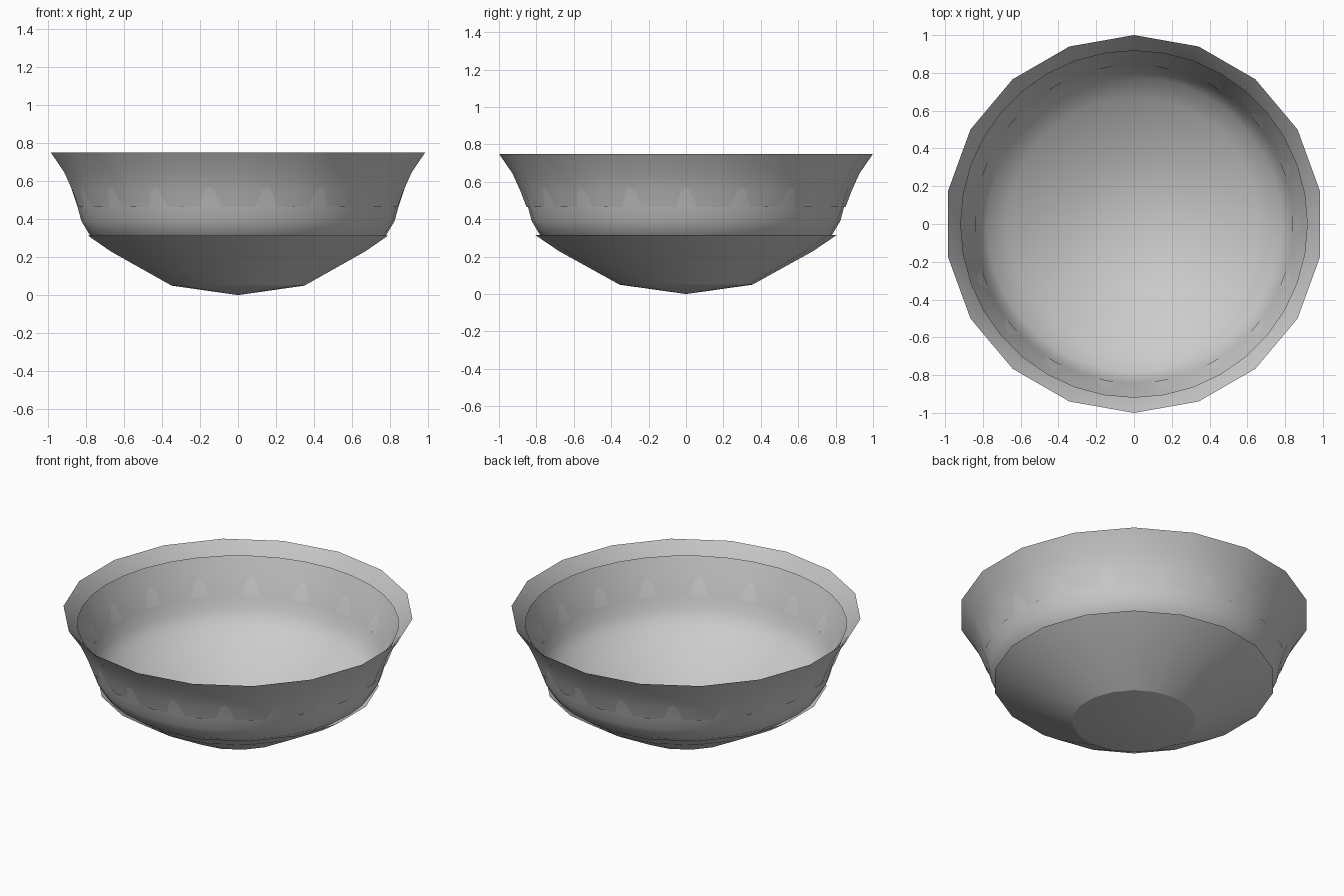
import bpy
import bmesh
from math import sin, cos, pi, radians

cube = bpy.data.objects.get("Cube")
if cube:
    bpy.data.objects.remove(cube, do_unlink=True)

# One plain grey for the whole bowl
GREY = (0.6, 0.6, 0.6, 1)
grey = bpy.data.materials.new("plain_grey")
grey.use_nodes = True
grey.diffuse_color = GREY
grey.node_tree.nodes["Principled BSDF"].inputs["Base Color"].default_value = GREY


def lathe(name, profile, sides):
    """Turn (radius, height) points, listed top to bottom, into an open shell."""
    bm = bmesh.new()
    rings = []
    for r, z in profile:
        if r == 0:
            rings.append([bm.verts.new((0, 0, z))] * sides)
        else:
            angles = [pi / 2 + 2 * pi * i / sides for i in range(sides)]
            rings.append([bm.verts.new((r * cos(a), r * sin(a), z)) for a in angles])
    for upper, lower in zip(rings, rings[1:]):
        for i in range(sides):
            j = (i + 1) % sides
            corners = [upper[i], lower[i], lower[j], upper[j]]
            bm.faces.new(list(dict.fromkeys(corners)))
    mesh = bpy.data.meshes.new(name)
    bm.to_mesh(mesh)
    bm.free()
    mesh.materials.append(grey)
    obj = bpy.data.objects.new(name, mesh)
    bpy.context.collection.objects.link(obj)
    bpy.ops.object.select_all(action="DESELECT")
    obj.select_set(True)
    bpy.context.view_layer.objects.active = obj
    bpy.ops.object.shade_smooth_by_angle(angle=radians(50))
    return obj


# Flared rim shell with a coarse outline
lathe("flared_rim", [(1, 0.75), (0.928, 0.645), (0.885, 0.55), (0.853, 0.465)], 18)

# Rounder inner bowl, its wall showing below the rim shell
lathe("inner_bowl", [(0.92, 0.68), (0.884, 0.58), (0.845, 0.465), (0.825, 0.39),
                     (0.78, 0.315), (0.67, 0.237), (0.35, 0.056), (0, 0.008)], 36)

# Lower shell cupping the inner bowl
lathe("lower_shell", [(0.805, 0.315), (0.68, 0.23), (0.355, 0.05)], 18)

# Shallow pointed base
lathe("base_cone", [(0.355, 0.05), (0, 0)], 18)
